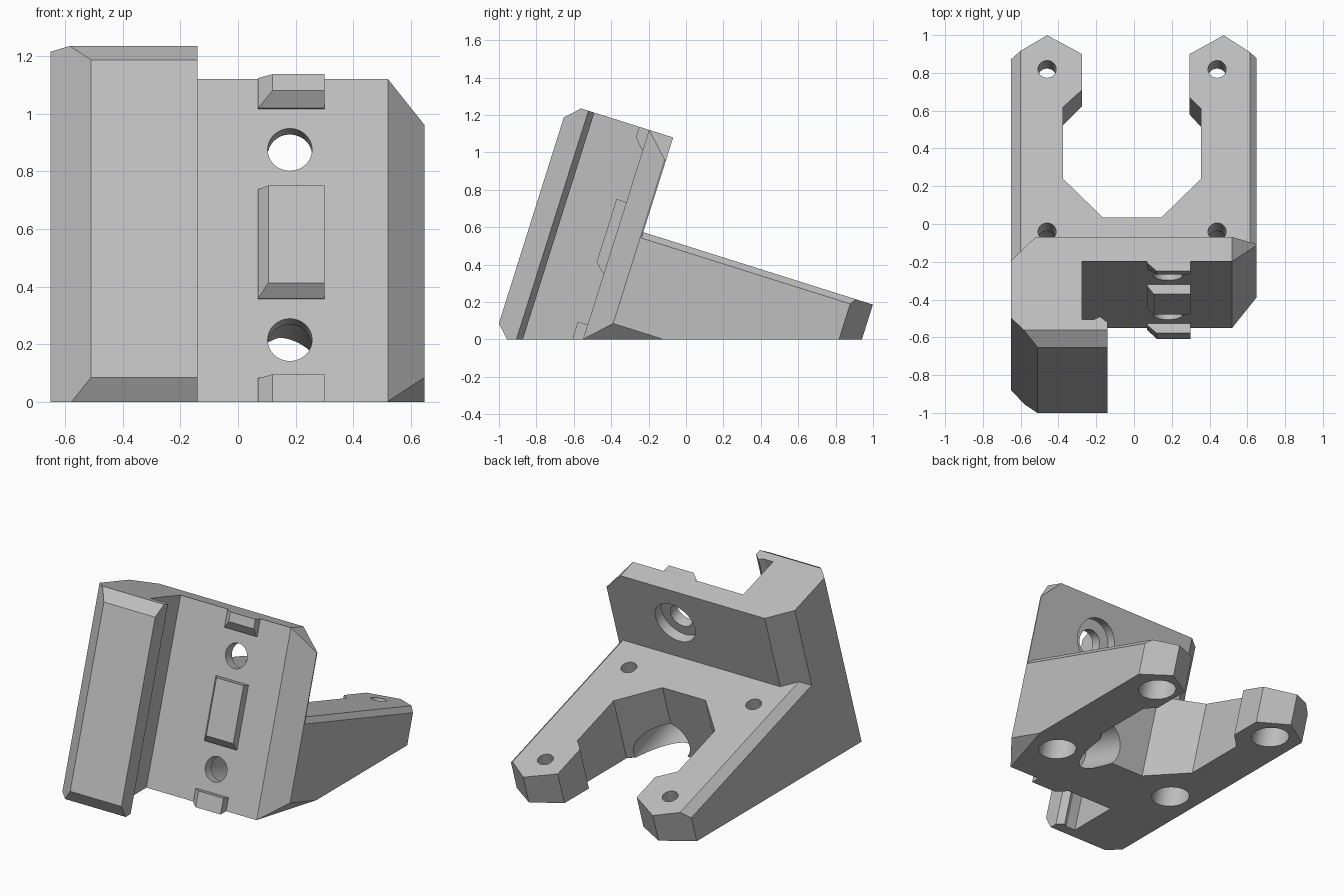
import bpy, bmesh, math
from mathutils import Matrix, Vector

default = bpy.data.objects.get("Cube")
if default:
    bpy.data.objects.remove(default, do_unlink=True)

# Working frame: x across, t through the plate (backwards), s up along the plate
TILT = Matrix.Rotation(math.radians(-17.5), 4, 'X')
FLAT = Matrix.Identity(4)
X, T, S = 0, 1, 2


def make_object(name, bm, frame):
    bm.transform(frame)
    bmesh.ops.recalc_face_normals(bm, faces=bm.faces)
    mesh = bpy.data.meshes.new(name)
    bm.to_mesh(mesh)
    bm.free()
    obj = bpy.data.objects.new(name, mesh)
    bpy.context.collection.objects.link(obj)
    return obj


def prism(name, outline, axis, lo, hi, frame=TILT):
    """Extrude a 2D outline along one axis of the working frame."""
    bm = bmesh.new()

    def point(p, depth):
        co = list(p)
        co.insert(axis, depth)
        return bm.verts.new(co)
    a = [point(p, lo) for p in outline]
    b = [point(p, hi) for p in outline]
    bm.faces.new(a)
    bm.faces.new(b[::-1])
    n = len(a)
    for i in range(n):
        j = (i + 1) % n
        bm.faces.new((a[i], b[i], b[j], a[j]))
    return make_object(name, bm, frame)


def cylinder(name, u, v, radius, axis, lo, hi, sides=48):
    ring = [(u + radius * math.cos(math.tau * i / sides),
             v + radius * math.sin(math.tau * i / sides)) for i in range(sides)]
    return prism(name, ring, axis, lo, hi)


def ridge(name, lo, hi, inset, bevel):
    """Locating ridge, sloped on its lower end and one side."""
    bm = bmesh.new()
    for t, x0, s0 in ((-0.50, 0.07, lo), (-0.535, 0.07, lo),
                      (-0.58, 0.07 + inset, lo + bevel)):
        for x in (x0, 0.30):
            for s in (s0, hi):
                bm.verts.new((x, t, s))
    bmesh.ops.convex_hull(bm, input=bm.verts[:])
    bmesh.ops.dissolve_limit(bm, angle_limit=0.01, verts=bm.verts[:], edges=bm.edges[:])
    return make_object(name, bm, TILT)


def combine(target, tool, operation):
    mod = target.modifiers.new("combine", 'BOOLEAN')
    mod.solver = 'EXACT'
    mod.operation = operation
    mod.object = tool
    bpy.context.view_layer.objects.active = target
    bpy.ops.object.modifier_apply(modifier=mod.name)
    bpy.data.objects.remove(tool, do_unlink=True)


# Plate with the hooked rail on one side
bracket = prism("angled_bracket", [
    (-0.65, -0.84), (-0.51, -0.98), (-0.14, -0.98), (-0.14, -0.865),
    (-0.18, -0.832), (-0.21, -0.847), (-0.275, -0.847), (-0.275, -0.525),
    (0.52, -0.525), (0.648, -0.397), (0.648, -0.39), (-0.52, -0.39),
    (-0.65, -0.52)], S, -0.45, 1.009)

# Forked base
base = prism("forked_base", [
    (-0.65, -0.55), (-0.5, -0.45), (0.5, -0.45), (0.648, -0.394),
    (0.648, 0.78), (0.475, 0.897), (0.295, 0.793), (0.295, 0.552),
    (0.355, 0.49), (0.355, 0.10), (0.145, -0.114), (-0.165, -0.114),
    (-0.375, 0.10), (-0.375, 0.499), (-0.275, 0.594), (-0.275, 0.793),
    (-0.46, 0.897), (-0.65, 0.78)], S, -0.45, 0.478)
combine(base, prism("right_bevel", [(0.55, 0.543), (0.7, 0.393), (0.7, 0.543)],
                    T, -1, 1), 'DIFFERENCE')
combine(base, prism("left_bevel", [(-0.5, 0.578), (-0.7, 0.378), (-0.7, 0.578)],
                    T, -1, 1), 'DIFFERENCE')
combine(bracket, base, 'UNION')

# Locating ridges on the plate front
for lo, hi, inset, bevel in ((0.90, 1.009, 0.05, 0.05),
                             (0.208, 0.604, 0.035, 0.042),
                             (-0.40, -0.083, 0.05, 0.04)):
    combine(bracket, ridge("locating_ridge", lo, hi, inset, bevel), 'UNION')

# Rail end bevels and plate corner bevels
for outline, axis, lo, hi in (
        ([(-1.1, 0.815), (-0.8, 1.115), (-1.1, 1.115)], X, -1, 1),
        ([(-1.1, -0.1), (-0.7, -0.5), (-1.1, -0.5)], X, -1, 1),
        ([(0.4, 1.129), (0.8, 0.729), (0.8, 1.129)], T, -0.7, 1),
        ([(0.2, -0.484), (0.8, 0.116), (0.8, -0.484)], T, -0.7, 1)):
    combine(bracket, prism("bevel_cutter", outline, axis, lo, hi), 'DIFFERENCE')

# Plate screw holes with counterbores from the back
for s, depth in ((0.752, -0.2), (0.06, 0.3)):
    combine(bracket, cylinder("screw_hole", 0.18, s, 0.077, T, -0.7, -0.4), 'DIFFERENCE')
    combine(bracket, cylinder("counterbore", 0.18, s, 0.142, T, -0.455, depth), 'DIFFERENCE')

# Base screw holes with counterbores from below
for x in (-0.46, 0.44):
    for t in (-0.193, 0.709):
        combine(bracket, cylinder("base_hole", x, t, 0.048, S, 0.2, 0.6), 'DIFFERENCE')
        combine(bracket, cylinder("base_counterbore", x, t, 0.112, S, -0.6, 0.335),
                'DIFFERENCE')

# Flat underside
combine(bracket, prism("floor_cutter", [(-2, -2), (2, -2), (2, 2), (-2, 2)],
                       S, -2, 0, FLAT), 'DIFFERENCE')

# Colour and shading
grey = bpy.data.materials.new("light_grey")
grey.use_nodes = True
colour = (0.52, 0.52, 0.52, 1)
grey.diffuse_color = colour
grey.node_tree.nodes["Principled BSDF"].inputs["Base Color"].default_value = colour
bracket.data.materials.clear()
bracket.data.materials.append(grey)
for face in bracket.data.polygons:
    face.material_index = 0

bpy.ops.object.select_all(action='DESELECT')
bracket.select_set(True)
bpy.context.view_layer.objects.active = bracket
bpy.ops.object.shade_smooth_by_angle(angle=math.radians(20))
